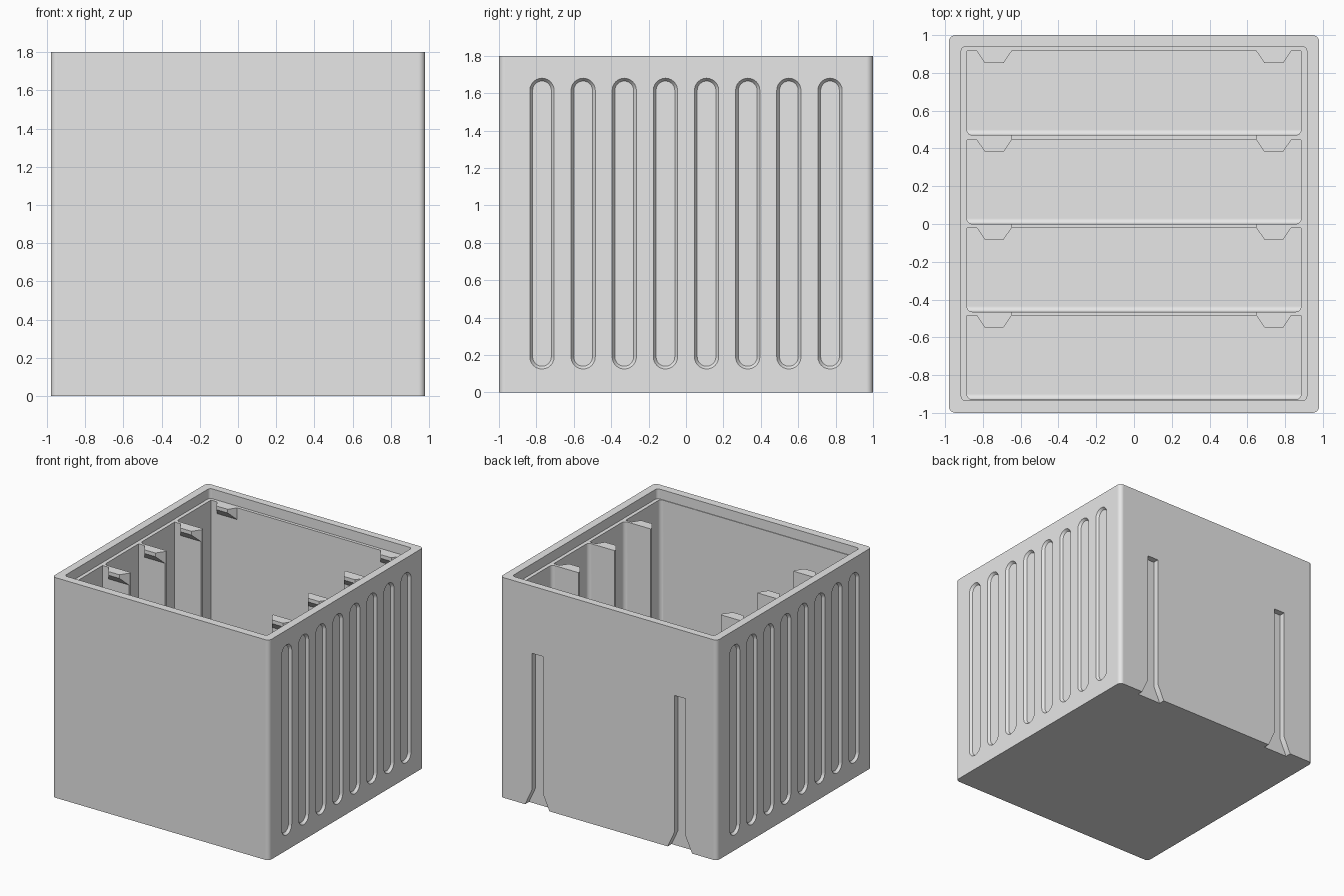
import bpy, bmesh, math
from mathutils import Vector

if "Cube" in bpy.data.objects:
    bpy.data.objects.remove(bpy.data.objects["Cube"], do_unlink=True)

grey = bpy.data.materials.new("light_grey_plastic")
grey.use_nodes = True
grey.diffuse_color = (0.8, 0.8, 0.8, 1)
grey.node_tree.nodes["Principled BSDF"].inputs["Base Color"].default_value = (0.8, 0.8, 0.8, 1)

H, LEDGE, FLOOR, DIP = 1.80, 1.72, 0.10, 0.60
POCKETS = [(0.47, 0.915), (0.0, 0.445), (-0.465, -0.02), (-0.93, -0.485)]
HOOK_X = 0.74


def loft(bm, a, b):
    """Closed solid between two matching loops of points."""
    va, vb = [bm.verts.new(p) for p in a], [bm.verts.new(p) for p in b]
    n = len(va)
    faces = [bm.faces.new(va), bm.faces.new(vb)]
    faces += [bm.faces.new((va[i], va[(i + 1) % n], vb[(i + 1) % n], vb[i])) for i in range(n)]
    bmesh.ops.recalc_face_normals(bm, faces=faces)
    return faces


def box(bm, x0, x1, y0, y1, z0, z1):
    loop = [(x0, y0), (x1, y0), (x1, y1), (x0, y1)]
    return loft(bm, [(x, y, z0) for x, y in loop], [(x, y, z1) for x, y in loop])


def round_edges(bm, faces, radius, test, segments=6):
    """Bevel the edges of these faces whose ends pass the test."""
    edges = {e for f in faces for e in f.edges if test(e.verts[0].co, e.verts[1].co)}
    bmesh.ops.bevel(bm, geom=list(edges), offset=radius, segments=segments,
                    profile=0.5, affect='EDGES')


def vertical(a, b):
    return abs(a.z - b.z) > 0.1


def finish(name, bm):
    bmesh.ops.recalc_face_normals(bm, faces=bm.faces[:])
    mesh = bpy.data.meshes.new(name)
    bm.to_mesh(mesh)
    bm.free()
    mesh.materials.append(grey)
    ob = bpy.data.objects.new(name, mesh)
    bpy.context.collection.objects.link(ob)
    return ob


def activate(ob):
    bpy.ops.object.select_all(action='DESELECT')
    ob.select_set(True)
    bpy.context.view_layer.objects.active = ob


def carve(body, cutter):
    cutter.hide_render = True
    mod = body.modifiers.new("carve", 'BOOLEAN')
    mod.operation, mod.solver, mod.object = 'DIFFERENCE', 'EXACT', cutter
    activate(body)
    bpy.ops.object.modifier_apply(modifier=mod.name)
    bpy.data.objects.remove(cutter, do_unlink=True)


# Outer block with rounded upright corners
bm = bmesh.new()
round_edges(bm, box(bm, -0.98, 0.98, -1, 1, 0, H), 0.035, vertical)
body = finish("bin_body", bm)

# Four pockets, rounded along the front and floor
bm = bmesh.new()
for y0, y1 in POCKETS:
    faces = box(bm, -0.885, 0.885, y0, y1, FLOOR, H + 0.1)
    round_edges(bm, faces, 0.03,
                lambda a, b: (abs(a.y - y0) < 1e-4 and abs(b.y - y0) < 1e-4
                              and min(a.z, b.z) < FLOOR + 0.01))
carve(body, finish("pocket_cutter", bm))

# Shallow rim recess
bm = bmesh.new()
round_edges(bm, box(bm, -0.915, 0.915, -0.935, 0.94, LEDGE, H + 0.2), 0.025, vertical)
carve(body, finish("rim_cutter", bm))

# Lowered middle of the three dividers
bm = bmesh.new()
box(bm, -0.645, 0.645, -0.6, 0.6, DIP, H + 0.3)
carve(body, finish("divider_cutter", bm))


# Eight upright grooves with sloped walls on each side
def capsule(x, yc, r, z0=0.19, z1=1.615, n=12):
    pts = []
    for zc, start in ((z1, 0), (z0, math.pi)):
        for i in range(n + 1):
            t = start + math.pi * i / n
            pts.append((x, yc + r * math.cos(t), zc + r * math.sin(t)))
    return pts


bm = bmesh.new()
for side in (-1, 1):
    for i in range(8):
        yc = -0.77 + 0.22 * i
        loft(bm, capsule(side * 0.96, yc, 0.05), capsule(side * 1.0, yc, 0.08))
carve(body, finish("groove_cutter", bm))

# Two back slots that flare at the bottom
slot = [(-0.11, -0.02), (0.11, -0.02), (0.11, 0.0), (0.05, 0.13),
        (0.05, 1.25), (-0.05, 1.25), (-0.05, 0.13), (-0.11, 0.0)]
bm = bmesh.new()
for xc in (-0.645, 0.645):
    loft(bm, [(xc + x, 0.95, z) for x, z in slot], [(xc + x, 1.05, z) for x, z in slot])
carve(body, finish("slot_cutter", bm))

# Smooth only the rounded corners
activate(body)
bpy.ops.object.shade_smooth_by_angle(angle=math.radians(30))
normals = body.modifiers.new("even_normals", 'WEIGHTED_NORMAL')
normals.keep_sharp = True

# Tapered hooks on the back wall and the dividers
bm = bmesh.new()
for y in (p[1] for p in POCKETS):
    for side in (-1, 1):
        xc = side * HOOK_X
        plan = [(-0.095, 0.004), (0.095, 0.004), (0.05, -0.062), (-0.05, -0.062)]
        drop = [0.10, 0.10, 0.03, 0.03]
        loft(bm, [(xc + px, y + py, LEDGE) for px, py in plan],
             [(xc + px, y + py, LEDGE - d) for (px, py), d in zip(plan, drop)])
finish("hooks", bm)
